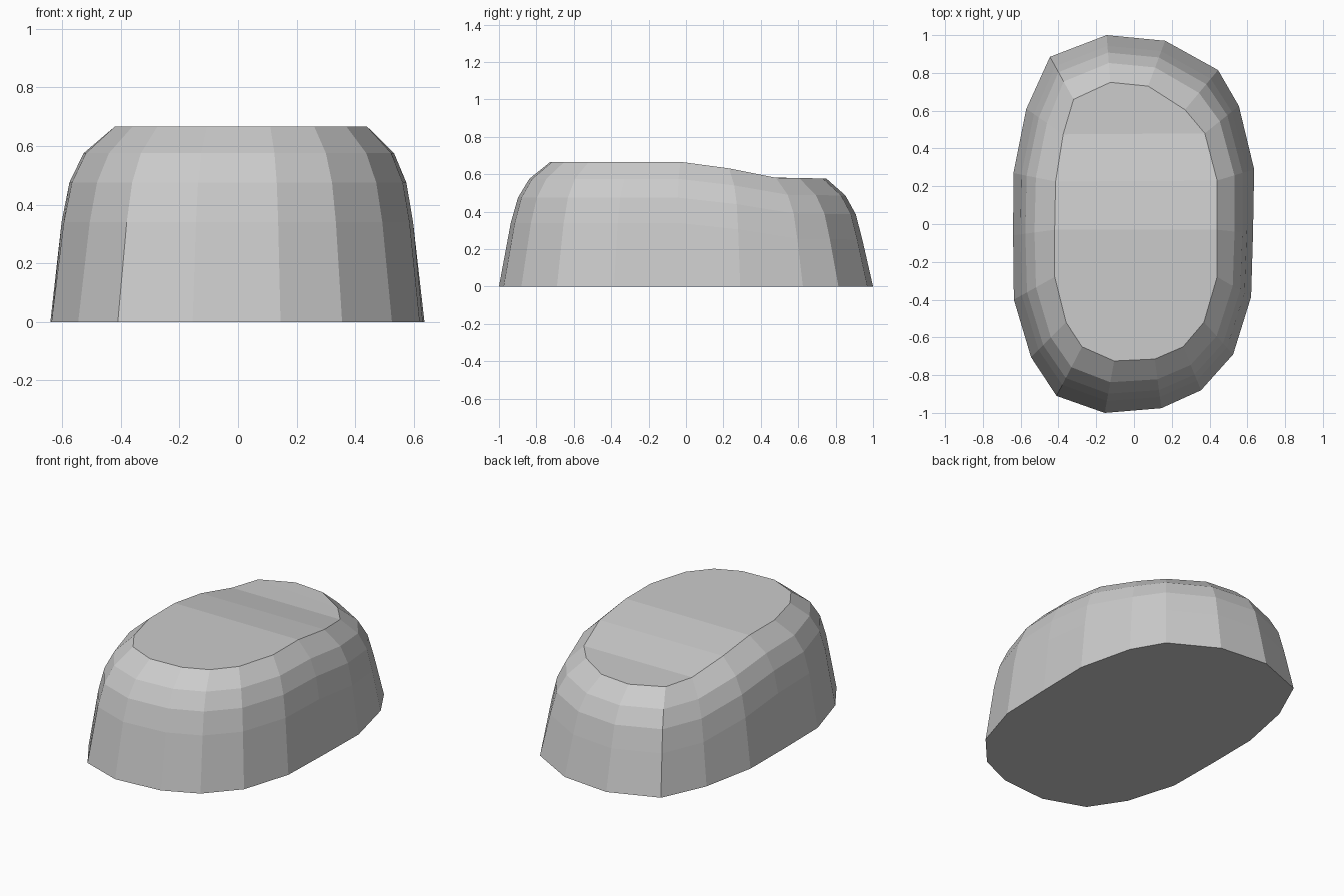
import bpy, bmesh

if "Cube" in bpy.data.objects:
    bpy.data.objects.remove(bpy.data.objects["Cube"])

# Outline stations from back to front: (base x, base y, top x, top y)
RIGHT = [(0.165, 0.97, 0.075, 0.73), (0.445, 0.815, 0.27, 0.605), (0.555, 0.625, 0.375, 0.48),
         (0.636, 0.29, 0.44, 0.23), (0.63, -0.05, 0.44, -0.03), (0.62, -0.385, 0.44, -0.28),
         (0.525, -0.69, 0.37, -0.52), (0.355, -0.88, 0.26, -0.65), (0.145, -0.975, 0.11, -0.715)]
LEFT = [(-0.145, 1.0, -0.125, 0.75), (-0.445, 0.885, -0.32, 0.66), (-0.57, 0.61, -0.375, 0.475),
        (-0.638, 0.27, -0.415, 0.225), (-0.64, -0.06, -0.42, -0.03), (-0.636, -0.4, -0.42, -0.28),
        (-0.545, -0.705, -0.36, -0.52), (-0.41, -0.91, -0.275, -0.65), (-0.155, -1.0, -0.105, -0.725)]

# Wall rings: height, inward fraction at the sides, inward fraction at the ends
RINGS = [(0, 0, 0), (0.34, 0.17, 0.23), (0.475, 0.29, 0.37), (0.575, 0.51, 0.59), (0.666, 1, 1)]


def drop(y):
    """How far the top dips towards the back."""
    pts = [(-2, 0), (-0.03, 0), (0.23, 0.035), (0.48, 0.085), (0.75, 0.089), (2, 0.089)]
    for (a, da), (b, db) in zip(pts, pts[1:]):
        if y <= b:
            return da + (db - da) * (y - a) / (b - a)


bm = bmesh.new()
stations = RIGHT + LEFT[::-1]
rings = []
for z, side, end in RINGS:
    ring = []
    for bx, by, tx, ty in stations:
        f = side + (end - side) * abs(by)
        h = z - drop(ty) if z else 0
        ring.append(bm.verts.new((bx + (tx - bx) * f, by + (ty - by) * f, h)))
    rings.append(ring)

# Walls
n = len(stations)
for low, high in zip(rings, rings[1:]):
    for i in range(n):
        j = (i + 1) % n
        bm.faces.new((low[i], low[j], high[j], high[i]))

# Top in cross strips, flat base
top = rings[-1]
for i in range(len(RIGHT) - 1):
    bm.faces.new((top[i], top[i + 1], top[n - 2 - i], top[n - 1 - i]))
bm.faces.new(rings[0])
bmesh.ops.recalc_face_normals(bm, faces=bm.faces)

mesh = bpy.data.meshes.new("rounded_block")
bm.to_mesh(mesh)
bm.free()
bpy.context.collection.objects.link(bpy.data.objects.new("rounded_block", mesh))
